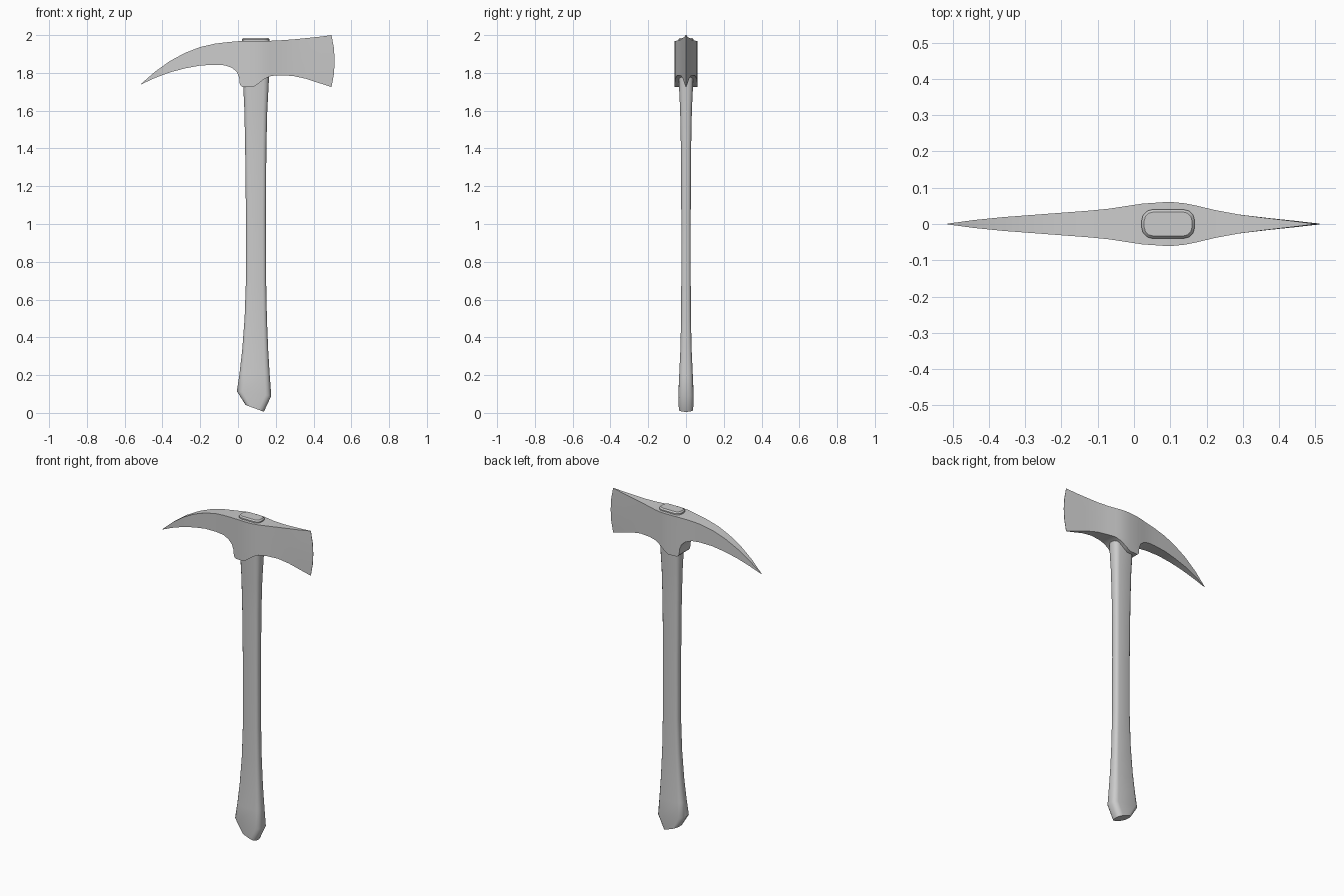
import bpy, bmesh, math


def loft(name, rings, angle):
    """Skin a list of equal-length closed rings and cap both ends."""
    bm = bmesh.new()
    vs = [[bm.verts.new(p) for p in r] for r in rings]
    n = len(vs[0])
    for a, b in zip(vs, vs[1:]):
        for i in range(n):
            j = (i + 1) % n
            bm.faces.new((a[i], a[j], b[j], b[i]))
    bm.faces.new(vs[0][::-1])
    bm.faces.new(vs[-1])
    bmesh.ops.recalc_face_normals(bm, faces=bm.faces)
    me = bpy.data.meshes.new(name)
    bm.to_mesh(me)
    bm.free()
    ob = bpy.data.objects.new(name, me)
    bpy.context.collection.objects.link(ob)
    bpy.ops.object.select_all(action='DESELECT')
    ob.select_set(True)
    bpy.context.view_layer.objects.active = ob
    bpy.ops.object.shade_smooth_by_angle(angle=math.radians(angle))
    return ob


# Axe head: columns of (x, top z, bottom z, half thickness), pick tip to blade
head_cols = [
    (-0.514, 1.741, 1.739, 0.001), (-0.44, 1.806, 1.773, 0.011),
    (-0.36, 1.863, 1.803, 0.019), (-0.28, 1.906, 1.824, 0.025),
    (-0.20, 1.937, 1.839, 0.031), (-0.12, 1.955, 1.843, 0.037),
    (-0.07, 1.961, 1.840, 0.042), (-0.03, 1.965, 1.826, 0.048),
    (-0.005, 1.967, 1.803, 0.052), (0.006, 1.968, 1.775, 0.0535),
    (0.010, 1.968, 1.737, 0.054), (0.022, 1.969, 1.725, 0.056),
    (0.08, 1.970, 1.725, 0.060), (0.11, 1.970, 1.745, 0.060),
    (0.14, 1.970, 1.768, 0.057), (0.175, 1.970, 1.784, 0.050),
    (0.22, 1.972, 1.787, 0.039), (0.29, 1.977, 1.784, 0.026),
    (0.36, 1.984, 1.769, 0.017), (0.43, 1.991, 1.746, 0.009),
    (0.495, 2.000, 1.725, 0.001),
]
rings = []
for x, t, b, h in head_cols:
    bulge = 0.017 * max(0, (x - 0.29) / 0.205)     # curved cutting edge
    side = [(x + bulge * k, t + (b - t) * f)
            for f, k in ((0, 0), (0.25, 0.75), (0.5, 1), (0.75, 0.75), (1, 0))]
    rings.append([(px, -h, pz) for px, pz in side]
                 + [(px, h, pz) for px, pz in side[::-1]])
loft("axe_head", rings, 35)

# Handle: (left x, left z, right x, right z, half depth), butt to top plug
handle_sections = [
    (0.040, 0.042, 0.137, 0.006, 0.038), (-0.006, 0.115, 0.176, 0.090, 0.040),
    (0.007, 0.20, 0.168, 0.20, 0.036), (0.022, 0.33, 0.160, 0.33, 0.030),
    (0.035, 0.50, 0.153, 0.50, 0.026), (0.042, 0.70, 0.149, 0.70, 0.025),
    (0.042, 1.05, 0.148, 1.05, 0.025), (0.038, 1.40, 0.150, 1.40, 0.027),
    (0.034, 1.60, 0.155, 1.60, 0.031), (0.027, 1.75, 0.163, 1.75, 0.038),
    (0.021, 1.85, 0.167, 1.85, 0.040), (0.021, 1.977, 0.167, 1.977, 0.040),
    (0.028, 1.985, 0.160, 1.985, 0.033),
]
rings = []
for xl, zl, xr, zr, h in handle_sections:
    cx, hx = (xl + xr) / 2, (xr - xl) / 2
    cr = 0.75 * h                                   # corner radius
    ring = []
    for q, (sx, sy) in enumerate(((1, 1), (-1, 1), (-1, -1), (1, -1))):
        for k in range(4):
            a = math.radians(90 * q + 30 * k)
            x = cx + sx * (hx - cr) + cr * math.cos(a)
            y = sy * (h - cr) + cr * math.sin(a)
            ring.append((x, y, zl + (zr - zl) * (x - xl) / (xr - xl)))
    rings.append(ring)
loft("handle", rings, 35)
